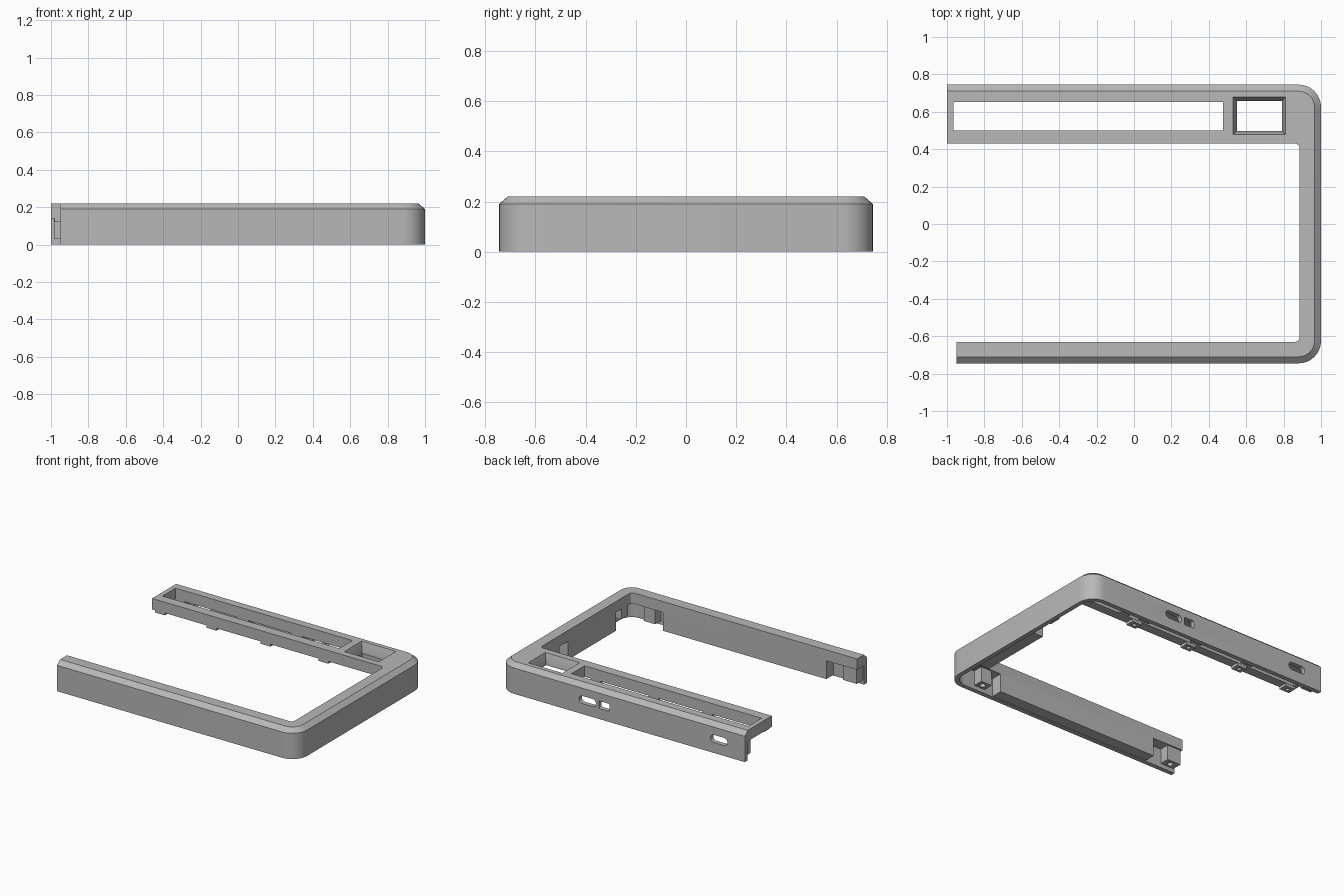
import bpy, bmesh, math
from mathutils import Matrix

cube = bpy.data.objects.get("Cube")
if cube:
    bpy.data.objects.remove(cube, do_unlink=True)

grey = bpy.data.materials.new("mid_grey_plastic")
grey.use_nodes = True
COLOR = (0.48, 0.48, 0.48, 1)
grey.diffuse_color = COLOR
grey.node_tree.nodes["Principled BSDF"].inputs["Base Color"].default_value = COLOR

HX, HY = 1.0, 0.745      # outer half sizes
TOP, SHOULDER = 0.22, 0.19
CEIL = 0.14              # underside of the top rim


def rect(x0, x1, y0, y1, radii, steps=8):
    """Counter-clockwise outline; radii run from (x0,y0) round to (x0,y1)."""
    corners = [(x0, y0, 1, 1), (x1, y0, -1, 1), (x1, y1, -1, -1), (x0, y1, 1, -1)]
    pts = []
    for i, ((x, y, sx, sy), r) in enumerate(zip(corners, radii)):
        if r == 0:
            pts.append((x, y))
            continue
        for k in range(steps + 1):
            a = math.pi + (i + k / steps) * math.pi / 2
            pts.append((x + sx * r + r * math.cos(a), y + sy * r + r * math.sin(a)))
    return pts


def loft(name, rings):
    """Closed solid through (outline, z) rings from the bottom up."""
    bm = bmesh.new()
    loops = [[bm.verts.new((x, y, z)) for x, y in pts] for pts, z in rings]
    n = len(loops[0])
    bm.faces.new(loops[0][::-1])
    bm.faces.new(loops[-1])
    for low, high in zip(loops, loops[1:]):
        for i in range(n):
            j = (i + 1) % n
            bm.faces.new((low[i], low[j], high[j], high[i]))
    bmesh.ops.recalc_face_normals(bm, faces=bm.faces)
    mesh = bpy.data.meshes.new(name)
    bm.to_mesh(mesh)
    bm.free()
    mesh.materials.append(grey)
    ob = bpy.data.objects.new(name, mesh)
    bpy.context.collection.objects.link(ob)
    return ob


def box(name, x, y, z, r=0):
    pts = rect(*x, *y, (r,) * 4)
    return loft(name, [(pts, z[0]), (pts, z[1])])


def activate(ob):
    bpy.ops.object.select_all(action='DESELECT')
    ob.select_set(True)
    bpy.context.view_layer.objects.active = ob


def cut(ob, cutter):
    mod = ob.modifiers.new("cut", 'BOOLEAN')
    mod.operation = 'DIFFERENCE'
    mod.solver = 'EXACT'
    mod.object = cutter
    activate(ob)
    bpy.ops.object.modifier_apply(modifier=mod.name)
    bpy.data.objects.remove(cutter, do_unlink=True)


def frame_outline(inset, left):
    r = 0.12 - inset
    return rect(left, HX - inset, -HY + inset, HY - inset, (0, r, r, 0))


# Outer shell with a chamfered top edge
frame = loft("frame", [(frame_outline(0, -HX), 0), (frame_outline(0, -HX), SHOULDER),
                       (frame_outline(0.035, -HX), TOP)])

# Hollow underside, then the large central opening
hollow = frame_outline(0.033, -1.1)
cut(frame, loft("hollow_cutter", [(hollow, -0.1), (hollow, CEIL)]))
cut(frame, box("centre_cutter", (-1.2, 0.885), (-0.63, 0.43), (-0.2, 0.4), 0.025))
cut(frame, box("front_end_cutter", (-1.2, -0.95), (-0.9, -0.5), (-0.2, 0.4)))

# Long window and chamfered small window in the back rim
cut(frame, box("long_window_cutter", (-0.965, 0.475), (0.5, 0.652), (-0.1, 0.4)))


def window(inset):
    return rect(0.53 + inset, 0.81 - inset, 0.478 + inset, 0.678 - inset, (0,) * 4)


cut(frame, loft("small_window_cutter", [(window(0.02), -0.1), (window(0.02), 0.16),
                                        (window(0), TOP), (window(0), 0.3)]))

# Port slots through the back wall
for cx, half, r in ((0.28, 0.068, 0.026), (0.145, 0.043, 0.01), (-0.79, 0.068, 0.026)):
    slot = box("slot_cutter", (cx - half, cx + half), (-0.028, 0.028), (-0.1, 0.1), r)
    slot.data.transform(Matrix.Translation((0, HY, 0.105)) @ Matrix.Rotation(math.pi / 2, 4, 'X'))
    cut(frame, slot)

# Solid inner blocks of the front and right arms
box("front_arm_block", (-0.70, 0.63), (-0.72, -0.63), (0.005, CEIL))
box("right_arm_block", (0.885, 0.975), (-0.45, 0.11), (0.005, CEIL))


def boss(name, x, y, z0, hole):
    """Screw post hanging from the rim with a blind hole underneath."""
    ob = box(name, x, y, (z0, CEIL + 0.005))
    cx, cy = sum(x) / 2, sum(y) / 2
    cut(ob, box("hole_cutter", (cx - hole, cx + hole), (cy - hole, cy + hole),
                (z0 - 0.05, z0 + 0.04), hole * 0.99))
    return ob


# Screw posts in the pockets
parts = [boss("front_end_post", (-0.94, -0.83), (-0.72, -0.64), 0.03, 0.02),
         boss("front_corner_post", (0.70, 0.79), (-0.72, -0.64), 0.03, 0.02),
         boss("right_front_post", (0.89, 0.97), (-0.60, -0.52), 0.06, 0.02),
         boss("right_back_post", (0.89, 0.97), (0.20, 0.29), 0.06, 0.02)]

# Posts along the back wall and small tabs under the inner lip
for i, cx in enumerate((0.47, 0.02, -0.42, -0.94)):
    parts.append(boss(f"back_wall_post_{i + 1}", (cx - 0.045, cx + 0.045), (0.655, 0.715), 0.03, 0.015))
for i, cx in enumerate((0.39, -0.08, -0.52, -0.94)):
    parts.append(boss(f"lip_tab_{i + 1}", (cx - 0.04, cx + 0.04), (0.435, 0.498), 0.12, 0.014))

# Smooth rounded corners, keep hard edges
for ob in [frame] + parts:
    activate(ob)
    bpy.ops.object.shade_smooth_by_angle(angle=math.radians(30))
